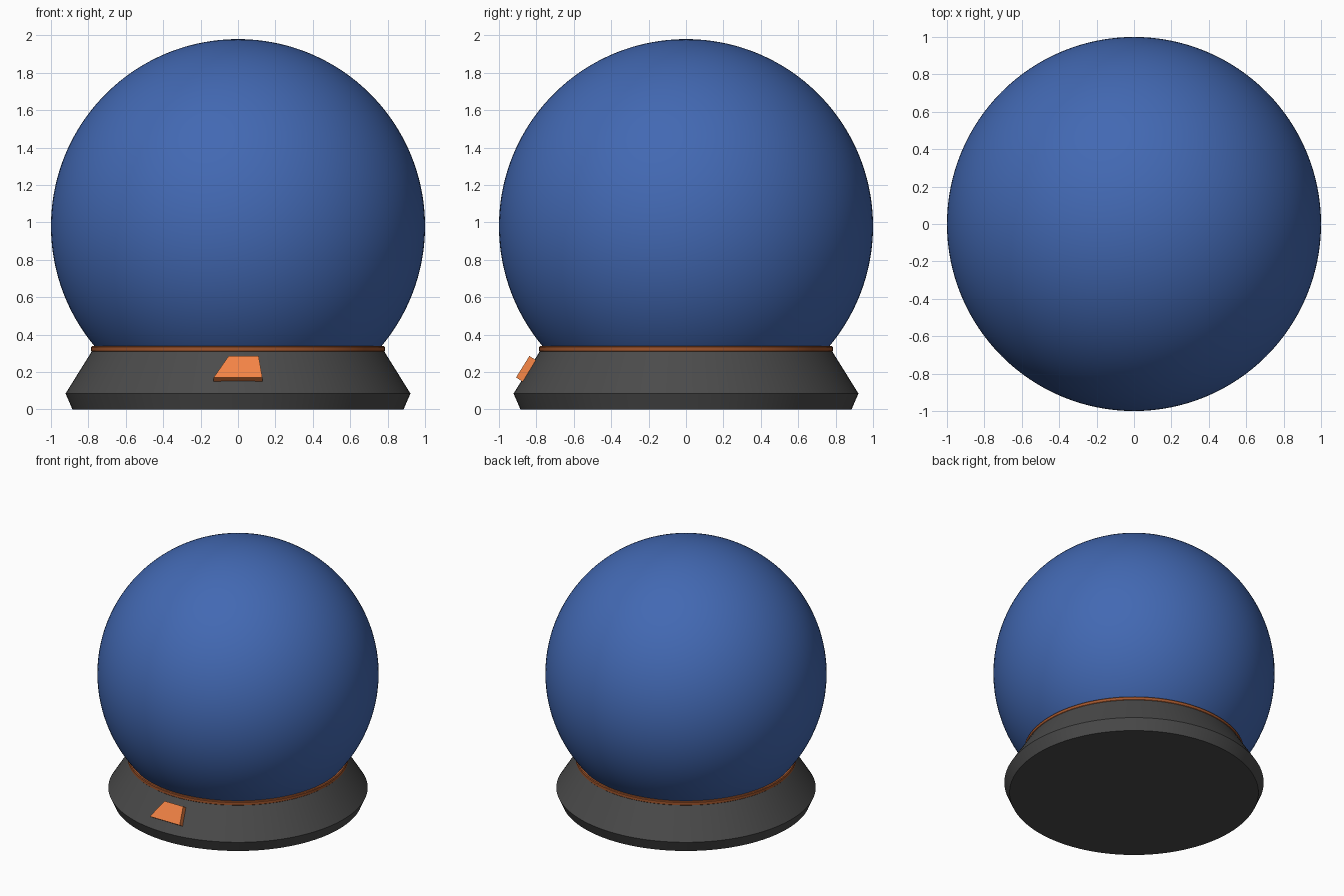
import bpy, math
from mathutils import Vector

if "Cube" in bpy.data.objects:
    bpy.data.objects.remove(bpy.data.objects["Cube"])


def material(name, rgb):
    m = bpy.data.materials.new(name)
    m.diffuse_color = (*rgb, 1)
    m.use_nodes = True
    m.node_tree.nodes["Principled BSDF"].inputs["Base Color"].default_value = m.diffuse_color
    return m


def make(name, verts, faces, mat):
    mesh = bpy.data.meshes.new(name)
    mesh.from_pydata(verts, [], faces)
    mesh.materials.append(mat)
    ob = bpy.data.objects.new(name, mesh)
    bpy.context.collection.objects.link(ob)
    return ob


def lathe(name, profile, mat, n=128):
    """Revolve a bottom-to-top (radius, z) profile and cap both ends."""
    verts = [(r * math.cos(2 * math.pi * i / n), r * math.sin(2 * math.pi * i / n), z)
             for r, z in profile for i in range(n)]
    rows = len(profile)
    faces = [(k * n + i, k * n + (i + 1) % n, (k + 1) * n + (i + 1) % n, (k + 1) * n + i)
             for k in range(rows - 1) for i in range(n)]
    faces += [tuple(reversed(range(n))), tuple(range((rows - 1) * n, rows * n))]
    ob = make(name, verts, faces, mat)
    bpy.ops.object.select_all(action='DESELECT')
    bpy.context.view_layer.objects.active = ob
    ob.select_set(True)
    bpy.ops.object.shade_smooth_by_angle(angle=math.radians(25))
    return ob


blue = material("blue", (0.055, 0.14, 0.45))
dark = material("dark_grey", (0.07, 0.07, 0.07))
copper = material("copper", (0.35, 0.09, 0.025))
orange = material("orange", (0.9, 0.23, 0.06))

# Globe: unit sphere cut off where it sits in the collar
start, steps = math.asin(-0.66), 64
angles = [start + (math.pi / 2 - 0.002 - start) * i / steps for i in range(steps + 1)]
lathe("globe", [(math.cos(a), 0.98 + math.sin(a)) for a in angles], blue)

# Flared base and thin collar ring
lathe("base", [(0.885, 0), (0.922, 0.085), (0.782, 0.31)], dark)
lathe("collar_ring", [(0.78, 0.308), (0.785, 0.313), (0.785, 0.333), (0.78, 0.338)], copper)

# Blank raised plate lying on the front slope of the base
up = Vector((0, 0.53, 0.85))
out = Vector((0, -0.85, 0.53))
centre = Vector((0, -0.877, 0.222))
outline = [(-0.13, -0.06), (0.13, -0.06), (0.11, 0.075), (-0.05, 0.075)]
verts = [centre + Vector((x, 0, 0)) + up * v - out * d
         for d in (0, 0.05) for x, v in outline]
sides = [(i, i + 4, (i + 1) % 4 + 4, (i + 1) % 4) for i in range(4)]
make("front_plate", verts, [(0, 1, 2, 3), (7, 6, 5, 4)] + sides, orange)
